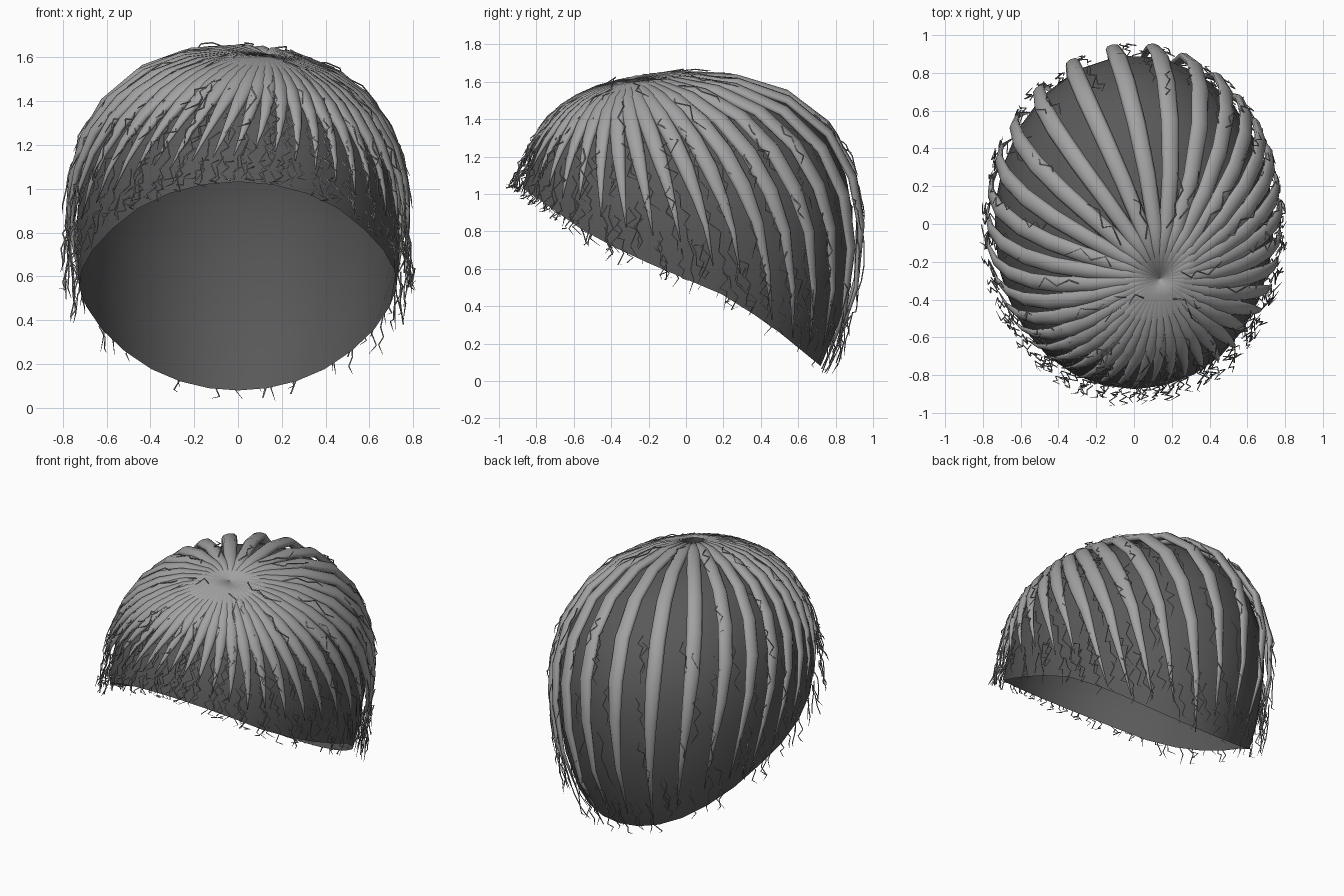
import bpy, math, random
from mathutils import Vector

random.seed(4)
old = bpy.data.objects.get("Cube")
if old:
    bpy.data.objects.remove(old)


def material(name, v):
    m = bpy.data.materials.new(name)
    m.use_nodes = True
    m.diffuse_color = (v, v, v, 1)
    m.node_tree.nodes["Principled BSDF"].inputs["Base Color"].default_value = (v, v, v, 1)
    return m


dark = material("dark grey", 0.1)
light = material("light grey", 0.36)


def build(name, verts, faces, mat):
    me = bpy.data.meshes.new(name)
    me.from_pydata(verts, [], faces)
    me.materials.append(mat)
    me.shade_smooth()
    ob = bpy.data.objects.new(name, me)
    bpy.context.collection.objects.link(ob)
    return ob


# Head surface: a full upper dome with a longer lower half, cut by a sloping hairline
def surface(d, lift=0.0):
    drop = 0.81 if d.z > 0 else 1.2
    flat = math.hypot(d.x, d.y)
    full = 1 + 0.045 * (2 * flat * max(d.z, 0)) ** 2
    p = Vector((0.74 * d.x * full, 0.9 * d.y * full, 0.8 + drop * d.z * full))
    n = Vector((d.x / 0.74, d.y / 0.9, d.z / drop)).normalized()
    return p + n * lift, n


HAIRLINE = [(-0.9, 1.05), (-0.5, 0.77), (-0.2, 0.63), (0.2, 0.46), (0.45, 0.3), (0.72, 0.08)]


def hairline(y):
    for (y0, z0), (y1, z1) in zip(HAIRLINE, HAIRLINE[1:]):
        if y < y1 or y1 == HAIRLINE[-1][0]:
            return z0 + (z1 - z0) * (y - y0) / (y1 - y0)


def direction(a, e):
    return Vector((math.cos(a) * math.cos(e), math.sin(a) * math.cos(e), math.sin(e)))


def rim(a):
    lo, hi = -1.2, 1.5
    for _ in range(30):
        mid = (lo + hi) / 2
        p = surface(direction(a, mid))[0]
        if p.z > hairline(p.y):
            hi = mid
        else:
            lo = mid
    return direction(a, hi)


CROWN = Vector((0.17, -0.3, 0.93)).normalized()


def along(a, t):
    """Direction on the arc from the crown (t=0) to the hairline (t=1)."""
    r = rim(a)
    w = CROWN.angle(r)
    return (CROWN * math.sin((1 - t) * w) + r * math.sin(t * w)) / math.sin(w)


# Cap under the hair
SEGS, RINGS = 28, 10
verts, faces = [surface(CROWN)[0]], []
for i in range(1, RINGS + 1):
    for j in range(SEGS):
        verts.append(surface(along(j * math.tau / SEGS, i / RINGS))[0])
for j in range(SEGS):
    k = (j + 1) % SEGS
    faces.append((0, 1 + j, 1 + k))
    for i in range(RINGS - 1):
        b = 1 + i * SEGS
        faces.append((b + j, b + SEGS + j, b + SEGS + k, b + k))
build("scalp_cap", verts, faces, dark)


def tube(verts, faces, pts, normals, widths, heights, sides):
    """Append a closed tapered tube with an elliptical section."""
    base, n = len(verts), len(pts)
    for i, p in enumerate(pts):
        tan = (pts[min(i + 1, n - 1)] - pts[max(i - 1, 0)]).normalized()
        side = tan.cross(normals[i]).normalized()
        up = side.cross(tan)
        for s in range(sides):
            ang = s * math.tau / sides
            verts.append(p + side * math.cos(ang) * widths[i] + up * math.sin(ang) * heights[i])
    for i in range(n - 1):
        for s in range(sides):
            q = (s + 1) % sides
            r = base + i * sides
            faces.append((r + s, r + q, r + sides + q, r + sides + s))
    faces.append([base + s for s in reversed(range(sides))])
    faces.append([base + (n - 1) * sides + s for s in range(sides)])


# Tapered locks fanning out from the crown, a little denser at the front
LOCKS, STEPS = 37, 8
angles = []
verts, faces = [], []
for i in range(LOCKS):
    t = i * math.tau / LOCKS + math.pi / 2
    a = t - 0.2 * math.cos(t)
    angles.append(a)
    back = (1 + math.sin(a)) / 2
    end = 0.86 + 0.14 * back + random.uniform(-0.06, 0.02)
    pts, normals, ws, hs = [], [], [], []
    for s in range(STEPS + 1):
        u = s / STEPS
        lift = 0.018 + 0.026 * math.sin(u * 2.4)
        p, n = surface(along(a + 0.06 * math.sin(u * 3), u * end), lift)
        taper = min(1, (1 - u) / (0.5 - 0.2 * back)) ** 0.8
        pts.append(p)
        normals.append(n)
        ws.append(max(0.003, (0.034 + (0.005 + 0.012 * back) * math.sin(u * math.pi)) * taper))
        hs.append(max(0.002, 0.024 * taper))
    tube(verts, faces, pts, normals, ws, hs, 8)
build("hair_locks", verts, faces, light)


# Thin kinked flyaway strands: t is the start, step a length, rise the lift per kink
def flyaway(verts, faces, a, t, step, lift, rise, kinks):
    pts, normals = [], []
    length = CROWN.angle(rim(a)) * 0.85
    swing = random.choice((-1, 1))
    drift = 0
    for s in range(kinks + 1):
        swing = -swing
        d = along(a, t)
        across = CROWN.cross(d).normalized()
        d = (d + across * (drift + swing * random.uniform(0.005, 0.03))).normalized()
        p, n = surface(d, lift + s * rise + random.uniform(-0.012, 0.012))
        pts.append(p)
        normals.append(n)
        drift += random.uniform(-0.01, 0.02) * (1 if math.cos(a) < 0 else -1)
        t = min(t + step / length * random.uniform(0.4, 1.6), 1.01)
    ws = [0.0038] * kinks + [0.001]
    tube(verts, faces, pts, normals, ws, ws, 3)


verts, faces = [], []
for a in angles:
    for k in range(5):
        start = 0.42 + 0.11 * k + random.uniform(-0.05, 0.05)
        flyaway(verts, faces, a + random.uniform(-0.08, 0.08), start, 0.045,
                random.uniform(0.03, 0.055), 0.003, 5)
for a in angles[::2]:
    flyaway(verts, faces, a, random.uniform(0.08, 0.3), 0.06, 0.05, 0.003, 4)
build("flyaway_strands", verts, faces, light)

# Loose strands flicking outward along the hairline
verts, faces = [], []
for i in range(80):
    a = i * math.tau / 80 + random.uniform(-0.03, 0.03)
    flyaway(verts, faces, a, random.uniform(0.84, 0.94), 0.03,
            random.uniform(0.02, 0.04), 0.011, 5)
build("hairline_strands", verts, faces, light)
